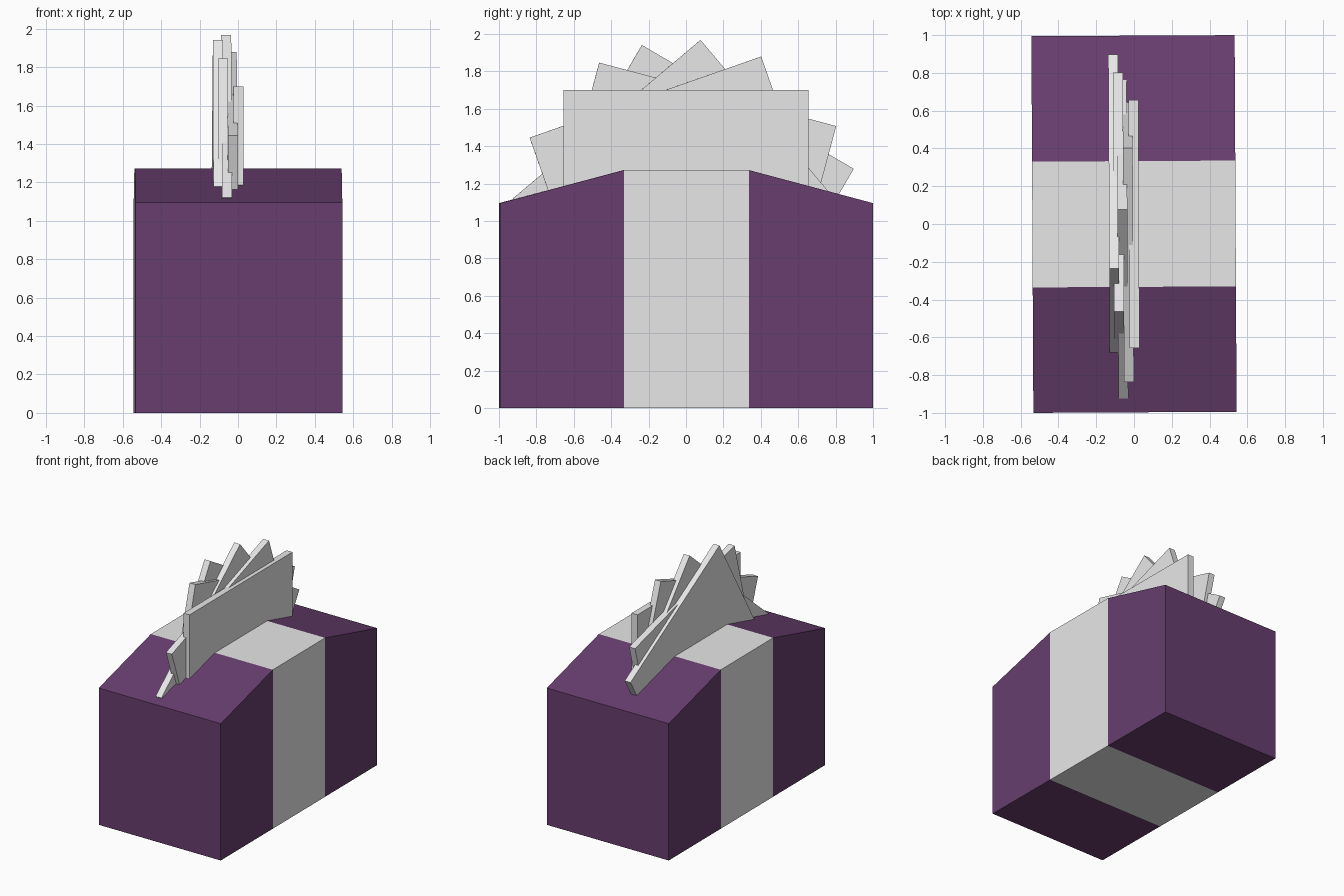
import bpy, bmesh, math
from mathutils import Matrix

if "Cube" in bpy.data.objects:
    bpy.data.objects.remove(bpy.data.objects["Cube"])

TURN = math.radians(0.3)  # the whole model is turned very slightly


def material(name, rgb):
    m = bpy.data.materials.new(name)
    m.diffuse_color = (*rgb, 1)
    m.use_nodes = True
    m.node_tree.nodes["Principled BSDF"].inputs["Base Color"].default_value = m.diffuse_color
    return m


purple = material("plum purple", (0.136, 0.048, 0.156))
grey = material("pale grey", (0.8, 0.8, 0.8))


def add_object(name, bm, mats):
    bmesh.ops.recalc_face_normals(bm, faces=bm.faces)
    bm.transform(Matrix.Rotation(TURN, 4, 'Z'))
    me = bpy.data.meshes.new(name)
    bm.to_mesh(me)
    bm.free()
    for m in mats:
        me.materials.append(m)
    ob = bpy.data.objects.new(name, me)
    bpy.context.collection.objects.link(ob)
    return ob


# Box body: four cross-sections along y, joined into three bands
W = 0.538
bm = bmesh.new()
rings = []
for y, h in ((-0.997, 1.095), (-0.333, 1.272), (0.333, 1.272), (0.997, 1.095)):
    rings.append([bm.verts.new(p) for p in
                  ((-W, y, 0), (W, y, 0), (W, y, h), (-W, y, h))])
for a, b in zip(rings, rings[1:]):
    for i in range(4):
        j = (i + 1) % 4
        bm.faces.new((a[i], a[j], b[j], b[i]))
bm.faces.new(rings[0])
bm.faces.new(rings[-1])
# Grey band around the middle third
for f in bm.faces:
    f.material_index = int(abs(f.calc_center_median().y) < 0.3)
add_object("box_body", bm, (purple, grey))

# Fan of square plates sunk into the box, turned about a shared centre
SIZE, THICK, PIVOT_Z = 1.312, 0.052, 1.043
for n, (x, angle) in enumerate(((0.0, 0), (-0.031, 19.3), (-0.061, 40.2),
                                (-0.081, -15), (-0.106, -30.3))):
    bm = bmesh.new()
    bmesh.ops.create_cube(bm, size=1, matrix=(
        Matrix.Translation((x, 0, PIVOT_Z))
        @ Matrix.Rotation(math.radians(angle), 4, 'X')
        @ Matrix.Diagonal((THICK, SIZE, SIZE, 1))))
    add_object(f"fan_plate_{n + 1}", bm, (grey,))
